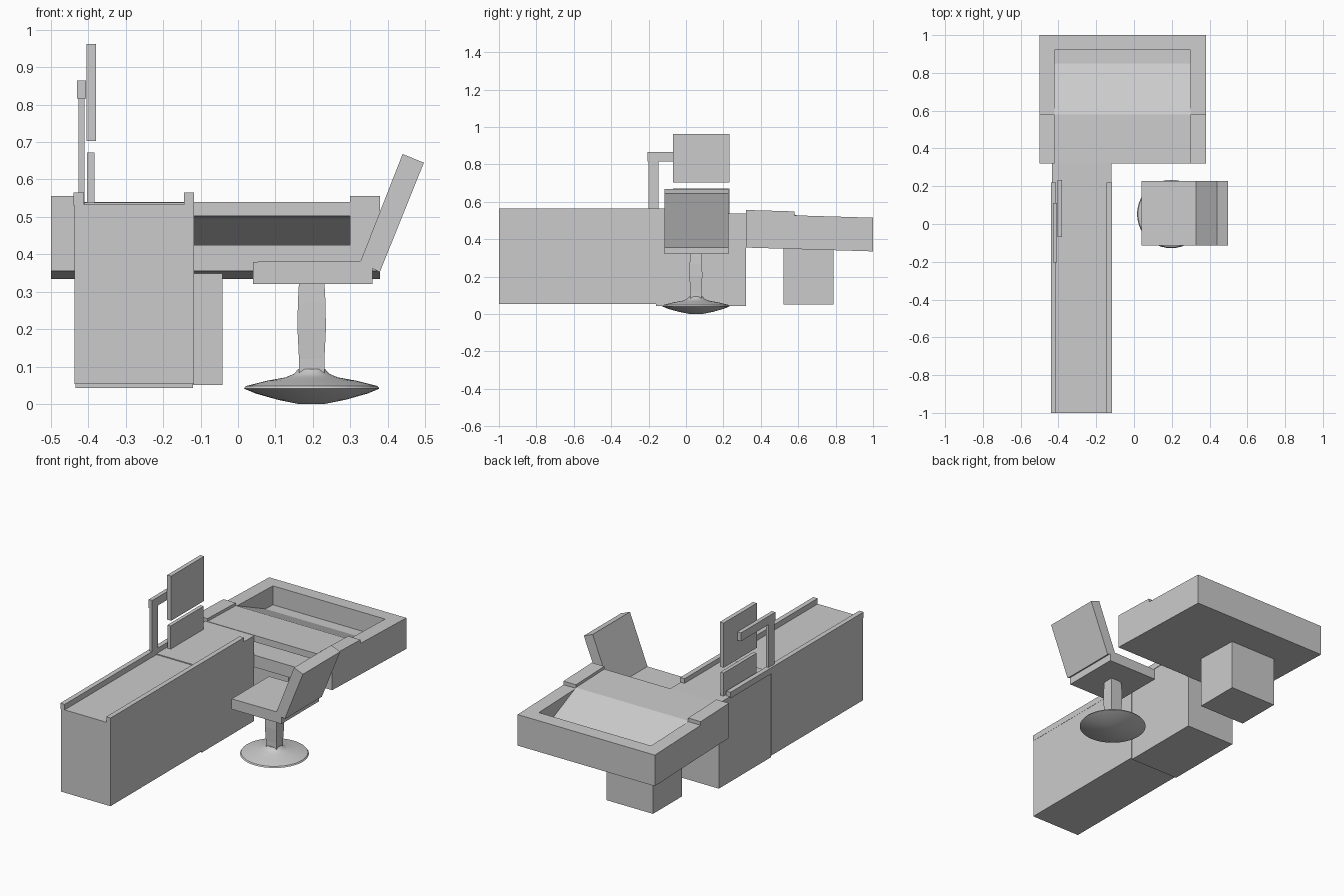
import bpy, bmesh, math

if "Cube" in bpy.data.objects:
    bpy.data.objects.remove(bpy.data.objects["Cube"])


def make(name, bm):
    bmesh.ops.recalc_face_normals(bm, faces=bm.faces)
    me = bpy.data.meshes.new(name)
    bm.to_mesh(me)
    bm.free()
    ob = bpy.data.objects.new(name, me)
    bpy.context.collection.objects.link(ob)
    return ob


def prism(name, pts, axis, a, b):
    """Extrude a side profile along x (points are y,z) or y (points are x,z)."""
    bm = bmesh.new()
    place = (lambda p, t: (t, p[0], p[1])) if axis == 'x' else (lambda p, t: (p[0], t, p[1]))
    face = bm.faces.new([bm.verts.new(place(p, a)) for p in pts])
    ext = bmesh.ops.extrude_face_region(bm, geom=[face])
    for v in ext['geom']:
        if isinstance(v, bmesh.types.BMVert):
            v.co['xy'.index(axis)] = b
    return make(name, bm)


def box(name, x0, x1, y0, y1, z0, z1):
    return prism(name, [(x0, z0), (x1, z0), (x1, z1), (x0, z1)], 'y', y0, y1)


def lean(ob):
    """The tray drops slightly towards the back."""
    for v in ob.data.vertices:
        v.co.z -= 0.03 * (v.co.y - 0.32)


# Long cabinet in two sections, with a raised lip on each long edge
box("cabinet_front", -0.437, -0.118, -1.0, -0.16, 0.053, 0.533)
box("cabinet_back", -0.435, -0.12, -0.16, 0.32, 0.043, 0.538)
for side, x0, x1 in (("left", -0.44, -0.412), ("right", -0.145, -0.117)):
    box(side + "_lip", x0, x1, -1.0, 0.22, 0.53, 0.565)

# Display screens, post and arm
box("upper_screen", -0.405, -0.38, -0.07, 0.233, 0.703, 0.962)
box("lower_screen", -0.404, -0.383, -0.07, 0.233, 0.53, 0.672)
box("screen_post", -0.427, -0.411, -0.2, -0.147, 0.53, 0.818)
box("screen_arm", -0.43, -0.407, -0.205, 0.11, 0.816, 0.865)

# Tray: base plate, stepped side walls, back wall, raised panel with sloping floor
lean(box("tray_base", -0.5, 0.38, 0.32, 1.0, 0.355, 0.395))
lean(box("tray_floor", -0.42, 0.3, 0.32, 0.92, 0.395, 0.425))
wall = [(0.32, 0.395), (1.0, 0.395), (1.0, 0.535), (0.58, 0.535), (0.58, 0.556), (0.32, 0.556)]
for side, x0, x1 in (("left", -0.5, -0.42), ("right", 0.3, 0.38)):
    lean(prism("tray_wall_" + side, wall, 'x', x0, x1))
lean(box("tray_wall_back", -0.42, 0.3, 0.92, 1.0, 0.395, 0.535))
panel = [(0.32, 0.502), (0.57, 0.502), (0.83, 0.426), (0.85, 0.426), (0.58, 0.54), (0.32, 0.54)]
lean(prism("tray_panel", panel, 'x', -0.42, 0.3))
box("tray_pedestal", -0.34, -0.042, 0.522, 0.788, 0.05, 0.35)

# Chair seat and leaning back
prism("chair_seat", [(0.04, 0.32), (0.36, 0.32), (0.36, 0.382), (0.04, 0.38)], 'y', -0.115, 0.227)
prism("chair_back", [(0.327, 0.38), (0.379, 0.352), (0.497, 0.645), (0.44, 0.668)], 'y', -0.115, 0.227)

# Chair stem: square column with a slight bulge
CX, CY = 0.197, 0.053
bm = bmesh.new()
rings = []
for z, h in ((0.07, 0.034), (0.12, 0.034), (0.2, 0.038), (0.27, 0.037), (0.325, 0.034)):
    rings.append([bm.verts.new((CX + sx * h, CY + sy * h * 0.9, z))
                  for sx, sy in ((-1, -1), (1, -1), (1, 1), (-1, 1))])
for lo, hi in zip(rings, rings[1:]):
    for i in range(4):
        j = (i + 1) % 4
        bm.faces.new((lo[i], lo[j], hi[j], hi[i]))
bm.faces.new(rings[0])
bm.faces.new(rings[-1])
make("chair_stem", bm)

# Chair base: lathed saucer foot
profile = [(0, 0.002), (0.035, 0.002), (0.09, 0.013), (0.15, 0.03), (0.181, 0.043),
           (0.176, 0.05), (0.12, 0.064), (0.07, 0.073), (0.048, 0.082), (0.036, 0.095), (0, 0.095)]
bm = bmesh.new()
verts = [bm.verts.new((CX + r, CY, max(0, z - 0.002))) for r, z in profile]
edges = [bm.edges.new(e) for e in zip(verts, verts[1:])]
bmesh.ops.spin(bm, geom=verts + edges, cent=(CX, CY, 0), axis=(0, 0, 1),
               angle=math.tau, steps=40, use_merge=True)
bmesh.ops.remove_doubles(bm, verts=bm.verts, dist=1e-5)
base = make("chair_base", bm)
bpy.context.view_layer.objects.active = base
base.select_set(True)
bpy.ops.object.shade_smooth_by_angle(angle=math.radians(40))
